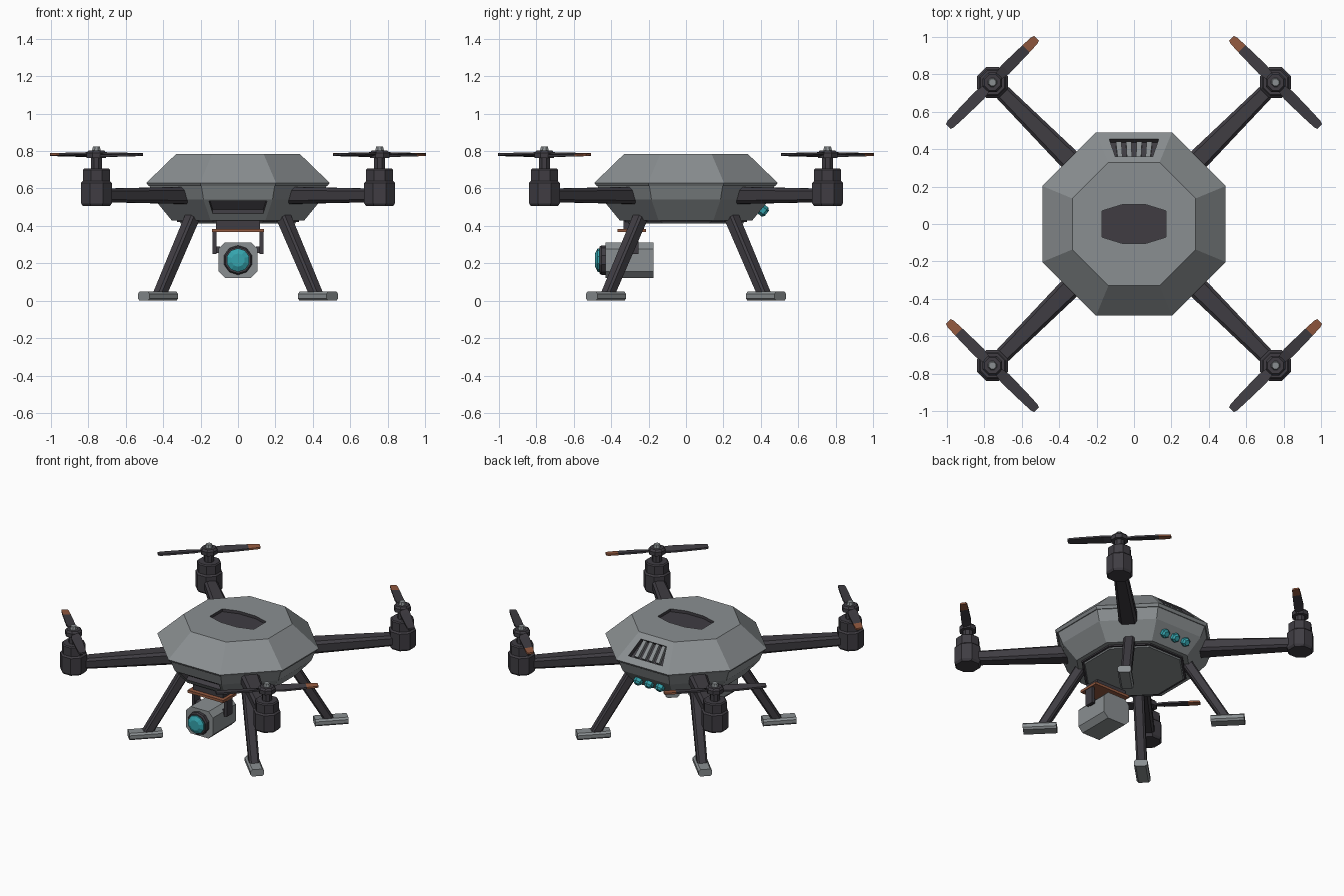
import bpy, bmesh, math
from mathutils import Vector, Matrix

if "Cube" in bpy.data.objects:
    bpy.data.objects.remove(bpy.data.objects["Cube"])


def material(name, rgb):
    m = bpy.data.materials.new(name)
    m.diffuse_color = (*rgb, 1)
    m.use_nodes = True
    m.node_tree.nodes["Principled BSDF"].inputs["Base Color"].default_value = m.diffuse_color
    return m


GREY = material("shell grey", (0.255, 0.275, 0.285))
DARK = material("charcoal", (0.050, 0.046, 0.055))
COPPER = material("copper", (0.29, 0.10, 0.05))
TEAL = material("lens teal", (0.035, 0.37, 0.42))


def loft(name, rings, mat, frame=Matrix()):
    """Skin equal-length rings of points into a capped solid."""
    bm = bmesh.new()
    vs = [[bm.verts.new(frame @ Vector(p)) for p in ring] for ring in rings]
    n = len(vs[0])
    for a, b in zip(vs, vs[1:]):
        for i in range(n):
            j = (i + 1) % n
            bm.faces.new((a[i], a[j], b[j], b[i]))
    bm.faces.new(vs[0][::-1])
    bm.faces.new(vs[-1])
    bmesh.ops.recalc_face_normals(bm, faces=bm.faces)
    me = bpy.data.meshes.new(name)
    bm.to_mesh(me)
    bm.free()
    me.materials.append(mat)
    ob = bpy.data.objects.new(name, me)
    bpy.context.collection.objects.link(ob)
    return ob


def ngon(apothem, z, n=8):
    r = apothem / math.cos(math.pi / n)
    return [(r * math.cos(math.pi * (2 * k + 1) / n),
             r * math.sin(math.pi * (2 * k + 1) / n), z) for k in range(n)]


def turned(name, profile, mat, frame=Matrix(), n=8):
    return loft(name, [ngon(r, z, n) for r, z in profile], mat, frame)


def chamfered(hx, hy, c, z, cx=0, cy=0):
    pts = [(hx, c - hy), (hx, hy - c), (hx - c, hy), (c - hx, hy),
           (-hx, hy - c), (-hx, c - hy), (c - hx, -hy), (hx - c, -hy)]
    return [(x + cx, y + cy, z) for x, y in pts]


def box(name, lo, hi, mat):
    (x0, y0, z0), (x1, y1, z1) = lo, hi
    return loft(name, [[(x0, y0, z), (x1, y0, z), (x1, y1, z), (x0, y1, z)]
                       for z in (z0, z1)], mat)


def axes(origin, x, y):
    """Frame from an origin and two axes; local z is their cross product."""
    x, y = Vector(x).normalized(), Vector(y).normalized()
    m = Matrix((x, y, x.cross(y))).transposed().to_4x4()
    return Matrix.Translation(origin) @ m


def cut(target, outline, depth, frame):
    """Sink a dark recess with the given outline into the target."""
    cutter = loft("recess_cutter", [[(x, y, z) for x, y in outline]
                                    for z in (-depth, 0.05)], DARK, frame)
    cutter.hide_render = True
    target.data.materials.append(DARK) if len(target.data.materials) < 2 else None
    mod = target.modifiers.new("recess", 'BOOLEAN')
    mod.operation, mod.solver, mod.object = 'DIFFERENCE', 'EXACT', cutter
    mod.material_mode = 'TRANSFER'
    bpy.context.view_layer.objects.active = target
    bpy.ops.object.modifier_apply(modifier=mod.name)
    bpy.data.objects.remove(cutter)


# Body: upper shell, lower hull, belly plate
shell = turned("upper_shell", [(0.478, 0.612), (0.49, 0.63), (0.33, 0.785)], GREY)
hull = turned("lower_hull", [(0.355, 0.43), (0.445, 0.54), (0.475, 0.62)], GREY)
turned("belly_seam", [(0.325, 0.42), (0.325, 0.432)], DARK)
turned("belly_plate", [(0.305, 0.412), (0.315, 0.425)], GREY)

# Recesses: top hatch, rear vent, front intake
hatch = [(0.172, -0.07), (0.172, 0.07), (0.065, 0.103), (-0.065, 0.103),
         (-0.172, 0.07), (-0.172, -0.07), (-0.065, -0.103), (0.065, -0.103)]
cut(shell, hatch, 0.02, Matrix.Translation((0, 0, 0.785)))
vent = axes((0, 0.408, 0.709), (-1, 0, 0), (0, -0.16, 0.155))
cut(shell, [(-0.133, -0.066), (0.133, -0.066), (0.1, 0.066), (-0.1, 0.066)], 0.03, vent)
intake = axes((0, -0.412, 0.5), (1, 0, 0), (0, -0.09, 0.11))
cut(hull, [(-0.135, -0.042), (0.135, -0.042), (0.155, 0.042), (-0.155, 0.042)], 0.03, intake)

# Vent slats
for k in range(4):
    x = (k - 1.5) * 0.055
    loft("vent_slat", [[(x - 0.015, -0.055, z), (x + 0.015, -0.055, z),
                        (x * 0.9 + 0.013, 0.066, z), (x * 0.9 - 0.013, 0.066, z)]
                       for z in (-0.032, -0.01)], GREY, vent)

# Rear status lights
for x in (-0.085, 0, 0.085):
    f = axes((x, 0.402, 0.49), (-1, 0, 0), (0, 0.09, 0.11))
    turned("status_light", [(0.026, -0.01), (0.026, 0.025), (0.016, 0.038)], TEAL, f, 6)

# Arms, motors, propellers, legs and feet at the four corners
for sx in (1, -1):
    for sy in (1, -1):
        out = Vector((sx, sy, 0)).normalized()
        side = Vector((-out.y, out.x, 0))
        along = axes((0, 0, 0.563), side, (0, 0, 1))
        if (along.to_3x3() @ Vector((0, 0, 1))).dot(out) < 0:
            along = axes((0, 0, 0.563), -side, (0, 0, 1))
        loft("arm", [chamfered(0.062, 0.046, 0.018, 0.36),
                     chamfered(0.042, 0.036, 0.014, 1.04)], DARK, along)

        hub = Matrix.Translation((0.757 * sx, 0.757 * sy, 0))
        turned("motor", [(0.072, 0.505), (0.082, 0.52), (0.082, 0.63), (0.072, 0.64),
                         (0.072, 0.7), (0.065, 0.707)], DARK, hub)
        turned("motor_shaft", [(0.03, 0.7), (0.03, 0.765)], DARK, hub)
        turned("propeller_hub", [(0.052, 0.762), (0.052, 0.79), (0.042, 0.803)], DARK, hub)
        turned("propeller_cap", [(0.024, 0.8), (0.018, 0.825)], GREY, hub)

        # Blades run across the arm; the rearward tip is painted
        d = Vector((-sx * sy, 1, 0)).normalized()
        for s in (1, -1):
            e = d * s
            w = Vector((0, 0, 1)).cross(e)
            blade = axes((0.757 * sx, 0.757 * sy, 0.781), w, Vector((0, 0, 1)))
            if (blade.to_3x3() @ Vector((0, 0, 1))).dot(e) < 0:
                blade = axes((0.757 * sx, 0.757 * sy, 0.781), -w, Vector((0, 0, 1)))

            def section(r, h, tilt):
                return [(-h, -0.006 - tilt, r), (h, -0.006 + tilt, r),
                        (h, 0.006 + tilt, r), (-h, 0.006 - tilt, r)]
            mid = section(0.255, 0.027, 0.003)
            loft("blade", [section(0.03, 0.02, 0.007), section(0.1, 0.031, 0.006), mid],
                 DARK, blade)
            loft("blade_tip", [mid, section(0.315, 0.024, 0.002), section(0.333, 0.018, 0.002)],
                 COPPER if s == 1 else DARK, blade)

        upright = axes((0, 0, 0), out, side)
        loft("leg", [chamfered(0.035, 0.033, 0.012, 0.03, 0.594),
                     chamfered(0.039, 0.036, 0.012, 0.48, 0.325)], DARK, upright)
        foot = axes((0, 0, 0.024), side, (0, 0, 1))
        r = 0.605 if (foot.to_3x3() @ Vector((0, 0, 1))).dot(out) > 0 else -0.605
        loft("foot", [chamfered(0.044, 0.024, 0.012, r - 0.108),
                      chamfered(0.044, 0.024, 0.012, r + 0.108)], GREY, foot)

# Camera mount
box("mount_block", (-0.118, -0.335, 0.38), (0.118, -0.225, 0.45), DARK)
box("mount_plate", (-0.14, -0.365, 0.366), (0.14, -0.215, 0.384), COPPER)
for s in (1, -1):
    x0, x1 = sorted((s * 0.116, s * 0.136))
    box("yoke_arm", (x0, -0.32, 0.25), (x1, -0.255, 0.368), DARK)
    x0, x1 = sorted((s * 0.095, s * 0.125))
    box("yoke_pivot", (x0, -0.31, 0.255), (x1, -0.265, 0.29), DARK)

# Camera body and lens, local z pointing forward
cam = axes((0, 0, 0.217), (1, 0, 0), (0, 0, 1))
loft("camera_body", [chamfered(0.105, 0.095, 0.035, 0.175),
                     chamfered(0.105, 0.095, 0.035, 0.43)], GREY, cam)
turned("lens_barrel", [(0.075, 0.42), (0.075, 0.452), (0.068, 0.462)], DARK, cam, 10)
turned("lens_glass", [(0.06, 0.455), (0.06, 0.472), (0.034, 0.486)], TEAL, cam, 10)
